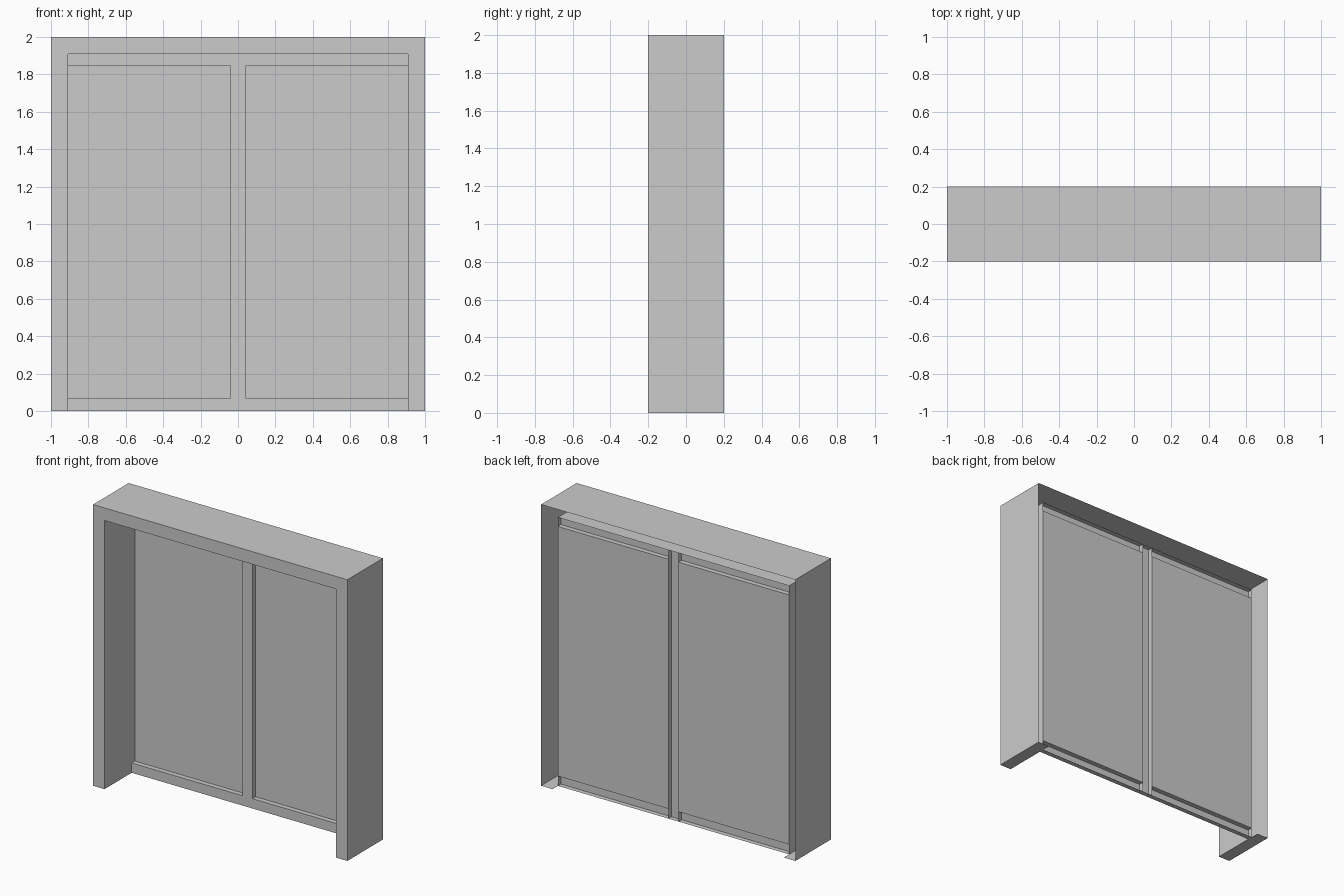
import bpy, bmesh

if "Cube" in bpy.data.objects:
    bpy.data.objects.remove(bpy.data.objects["Cube"])

W, IN = 1.0, 0.91          # half width of frame, half width of opening
TOP, HEAD = 2.0, 1.91      # frame top, underside of header
FRONT, BACK = -0.2, 0.2
GLASS, BAR = 0.14, 0.105   # pane plane, front of the sash bars
RB, RT, M = 0.07, 1.845, 0.04


def rect(bm, axis, at, a, b, sign):
    """Flat sheet perpendicular to an axis, facing sign along it."""
    verts = []
    for u, v in ((a[0], b[0]), (a[1], b[0]), (a[1], b[1]), (a[0], b[1])):
        co = [u, v]
        co.insert(axis, at)
        verts.append(bm.verts.new(co))
    face = bm.faces.new(verts)
    face.normal_update()
    if face.normal[axis] * sign < 0:
        face.normal_flip()


def finish(bm, name):
    bmesh.ops.remove_doubles(bm, verts=bm.verts, dist=1e-5)
    mesh = bpy.data.meshes.new(name)
    bm.to_mesh(mesh)
    bm.free()
    ob = bpy.data.objects.new(name, mesh)
    bpy.context.collection.objects.link(ob)
    return ob


def open_bar(name, x, z, sides):
    """Sash bar with an open back; sides lists (axis, position, sign)."""
    bm = bmesh.new()
    rect(bm, 1, BAR, x, z, -1)
    for axis, at, sign in sides:
        if axis == 0:
            rect(bm, 0, at, (BAR, GLASS), z, sign)
        else:
            rect(bm, 2, at, x, (BAR, GLASS), sign)
    return finish(bm, name)


# Outer casing: header and two jambs, hollow and open at the back
bm = bmesh.new()
outline = [(-W, 0), (-IN, 0), (-IN, HEAD), (IN, HEAD),
           (IN, 0), (W, 0), (W, TOP), (-W, TOP)]
bm.faces.new([bm.verts.new((x, FRONT, z)) for x, z in outline])
rect(bm, 2, TOP, (-W, W), (FRONT, BACK), 1)
rect(bm, 2, HEAD, (-IN, IN), (FRONT, GLASS), -1)
for s in (-1, 1):
    rect(bm, 0, s * W, (FRONT, BACK), (0, TOP), s)
    rect(bm, 0, s * IN, (FRONT, GLASS), (0, HEAD), -s)
    rect(bm, 2, 0, sorted((s * IN, s * W)), (FRONT, BACK), -1)
finish(bm, "outer_casing")

# Centre mullion
open_bar("centre_mullion", (-M, M), (0, HEAD),
         [(0, -M, -1), (0, M, 1), (2, 0, -1)])

# Rails and panes on both sides
for s, side in ((-1, "left"), (1, "right")):
    x = sorted((s * M, s * IN))
    open_bar(side + "_bottom_rail", x, (0, RB), [(2, RB, 1), (2, 0, -1)])
    open_bar(side + "_top_rail", x, (RT, HEAD), [(2, RT, -1)])
    bm = bmesh.new()
    rect(bm, 1, GLASS, x, (RB, RT), -1)
    finish(bm, side + "_pane")
